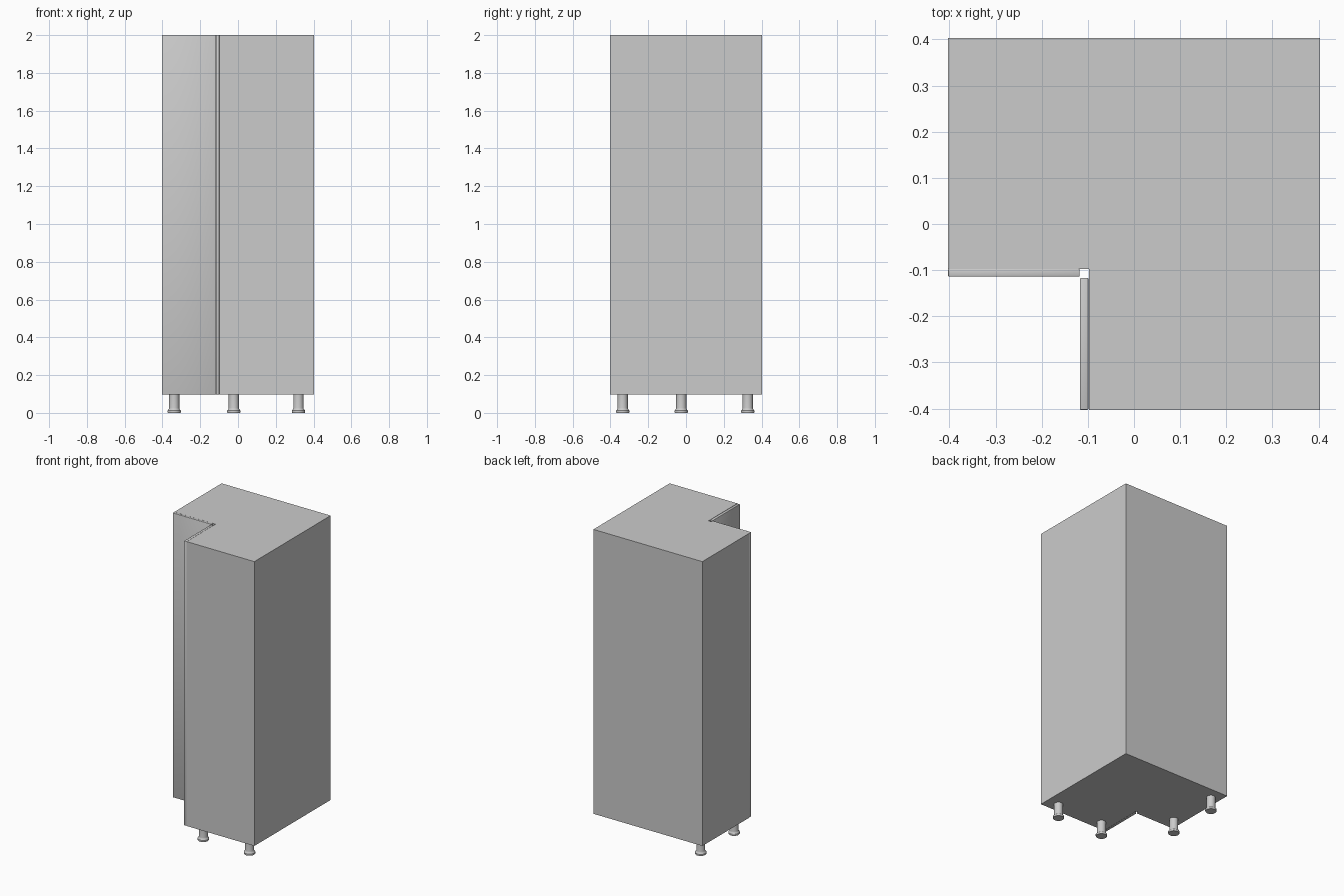
import bpy, bmesh, math

if "Cube" in bpy.data.objects:
    bpy.data.objects.remove(bpy.data.objects["Cube"])

H = 0.403          # half width of the footprint
Z0, Z1 = 0.098, 2.0


def finish(name, bm, angle=None):
    bmesh.ops.recalc_face_normals(bm, faces=bm.faces)
    mesh = bpy.data.meshes.new(name)
    bm.to_mesh(mesh)
    bm.free()
    ob = bpy.data.objects.new(name, mesh)
    bpy.context.collection.objects.link(ob)
    if angle:
        bpy.ops.object.select_all(action='DESELECT')
        ob.select_set(True)
        bpy.context.view_layer.objects.active = ob
        bpy.ops.object.shade_smooth_by_angle(angle=math.radians(angle))
    return ob


def prism(outline, z0, z1):
    bm = bmesh.new()
    face = bm.faces.new([bm.verts.new((x, y, z0)) for x, y in outline])
    up = bmesh.ops.extrude_face_region(bm, geom=[face])["geom"]
    verts = [v for v in up if isinstance(v, bmesh.types.BMVert)]
    bmesh.ops.translate(bm, verts=verts, vec=(0, 0, z1 - z0))
    # keep the underside closed
    if face not in bm.faces[:]:
        bm.faces.new([v for v in bm.verts if abs(v.co.z - z0) < 1e-6])
    return bm


def door(name, x0, x1, y0, y1):
    bm = prism([(x0, y0), (x1, y0), (x1, y1), (x0, y1)], Z0, Z1)
    bmesh.ops.bevel(bm, geom=bm.edges[:], offset=0.002, segments=2,
                    profile=0.5, affect='EDGES')
    return finish(name, bm, 60)


def foot(name, x, y):
    # turned leg with a wider chamfered pad
    profile = [(0, 0), (0.033, 0), (0.035, 0.003), (0.035, 0.012),
               (0.028, 0.021), (0.027, 0.026), (0.027, Z0), (0, Z0)]
    bm = bmesh.new()
    verts = [bm.verts.new((r, 0, z)) for r, z in profile]
    edges = [bm.edges.new(p) for p in zip(verts, verts[1:])]
    bmesh.ops.spin(bm, geom=verts + edges, cent=(0, 0, 0), axis=(0, 0, 1),
                   angle=math.tau, steps=32)
    bmesh.ops.remove_doubles(bm, verts=bm.verts, dist=1e-5)
    ob = finish(name, bm, 30)
    ob.location = (x, y, 0)


# L-shaped corner carcass
N = -0.098
finish("cabinet_body", prism([(-H, H), (-H, N), (N, N), (N, -H), (H, -H), (H, H)], Z0, Z1))

# Two doors closing the inner corner
door("left_door", -H, -0.118, -0.114, -0.097)
door("right_door", -0.117, -0.099, -H, -0.117)

# Four adjustable feet
for i, (x, y) in enumerate([(0.32, -0.335), (-0.022, -0.335),
                            (-0.338, -0.025), (-0.338, 0.327)]):
    foot(f"foot_{i + 1}", x, y)
